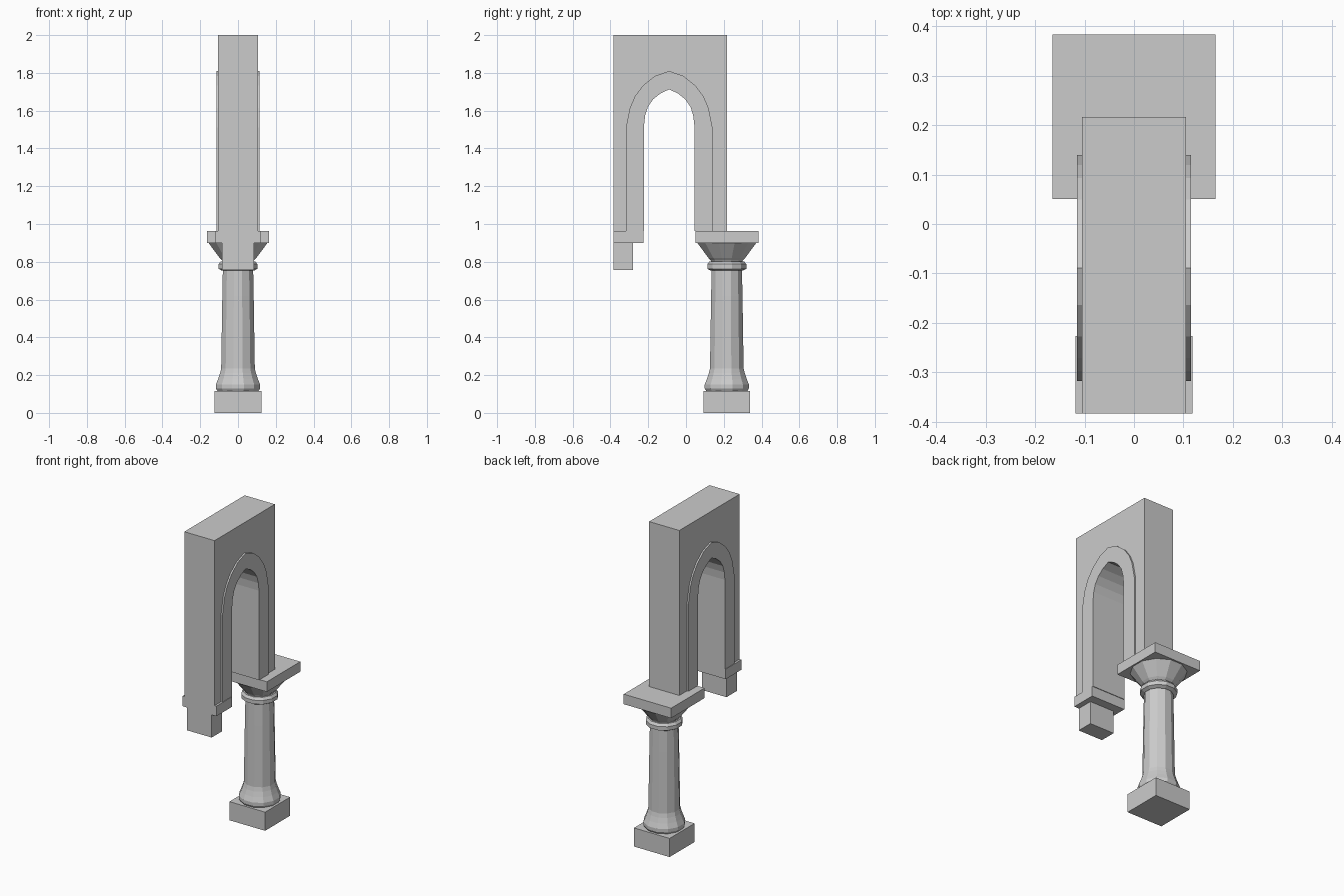
import bpy, bmesh, math

if "Cube" in bpy.data.objects:
    bpy.data.objects.remove(bpy.data.objects["Cube"])

COL_Y = 0.216          # column axis
ARCH_Y = -0.089        # arch axis
SPRING = 0.963         # underside of the wall


def finish(name, bm):
    bmesh.ops.recalc_face_normals(bm, faces=bm.faces)
    me = bpy.data.meshes.new(name)
    bm.to_mesh(me)
    bm.free()
    ob = bpy.data.objects.new(name, me)
    bpy.context.collection.objects.link(ob)
    return ob


def box(name, x, y0, y1, z0, z1):
    bm = bmesh.new()
    bmesh.ops.create_cube(bm, size=1)
    for v in bm.verts:
        v.co = (v.co.x * 2 * x, y0 + (v.co.y + .5) * (y1 - y0), z0 + (v.co.z + .5) * (z1 - z0))
    return finish(name, bm)


def lathe(name, profile, sides=12):
    """Capped turned shape; profile holds (half width across flats, z)."""
    bm = bmesh.new()
    rings = []
    for w, z in profile:
        r = w / math.cos(math.pi / sides)
        ring = []
        for i in range(sides):
            a = 2 * math.pi * (i + .5) / sides
            ring.append(bm.verts.new((r * math.cos(a), COL_Y + r * math.sin(a), z)))
        rings.append(ring)
    for a, b in zip(rings, rings[1:]):
        for i in range(sides):
            j = (i + 1) % sides
            bm.faces.new((a[i], a[j], b[j], b[i]))
    bm.faces.new(rings[0])
    bm.faces.new(rings[-1])
    return finish(name, bm)


def arch_line(half):
    """Mirror a half arch (offset from axis, z) into a full line."""
    left = [(ARCH_Y - d, z) for d, z in half]
    right = [(ARCH_Y + d, z) for d, z in half[:-1]]
    return left + right[::-1]


def arch_solid(name, outer, inner, x):
    """Solid band between two matching lines in the YZ plane."""
    bm = bmesh.new()
    sections = []
    for o, i in zip(outer, inner):
        sections.append([bm.verts.new(p) for p in
                         ((-x, *o), (x, *o), (x, *i), (-x, *i))])
    for a, b in zip(sections, sections[1:]):
        for k in range(4):
            m = (k + 1) % 4
            bm.faces.new((a[k], a[m], b[m], b[k]))
    bm.faces.new(sections[0])
    bm.faces.new(sections[-1])
    return finish(name, bm)


inner = arch_line([(.133, SPRING), (.133, 1.525), (.127, 1.575), (.113, 1.62),
                   (.085, 1.66), (.048, 1.69), (0, 1.713)])
outer = arch_line([(.229, SPRING), (.229, 1.51), (.208, 1.615), (.182, 1.675),
                   (.139, 1.733), (.075, 1.784), (0, 1.81)])

# Wall panel pierced by the pointed arch
Y0, Y1, TOP = -.383, COL_Y, 2.0
n = len(outer)
frame = [(Y0, SPRING), (Y0, 1.51), (Y0, 1.65), (Y0, 1.8), (Y0, TOP), (-.2, TOP), (ARCH_Y, TOP),
         (.03, TOP), (Y1, TOP), (Y1, 1.8), (Y1, 1.65), (Y1, 1.51), (Y1, SPRING)]
arch_solid("arch_wall", frame, inner, .105)

# Raised moulding around the opening
arch_solid("arch_moulding", outer, inner, .115)

# Wall bracket carrying the far end of the arch
box("bracket_cap", .118, Y0, -.226, .90, SPRING)
box("bracket_block", .085, Y0, -.281, .757, .90)

# Column
box("column_plinth", .124, COL_Y - .124, COL_Y + .124, 0, .117)
lathe("column_shaft", [(.108, .115), (.117, .13), (.117, .15), (.105, .18), (.095, .21),
                       (.089, .235), (.083, .62), (.08, .77)])
lathe("column_ring", [(.085, .753), (.103, .763), (.103, .787), (.092, .802), (.08, .802)])
lathe("column_capital", [(.08, .79), (.085, .808), (.097, .82), (.156, .90)])
box("column_abacus", .165, COL_Y - .165, .383, .90, SPRING)
